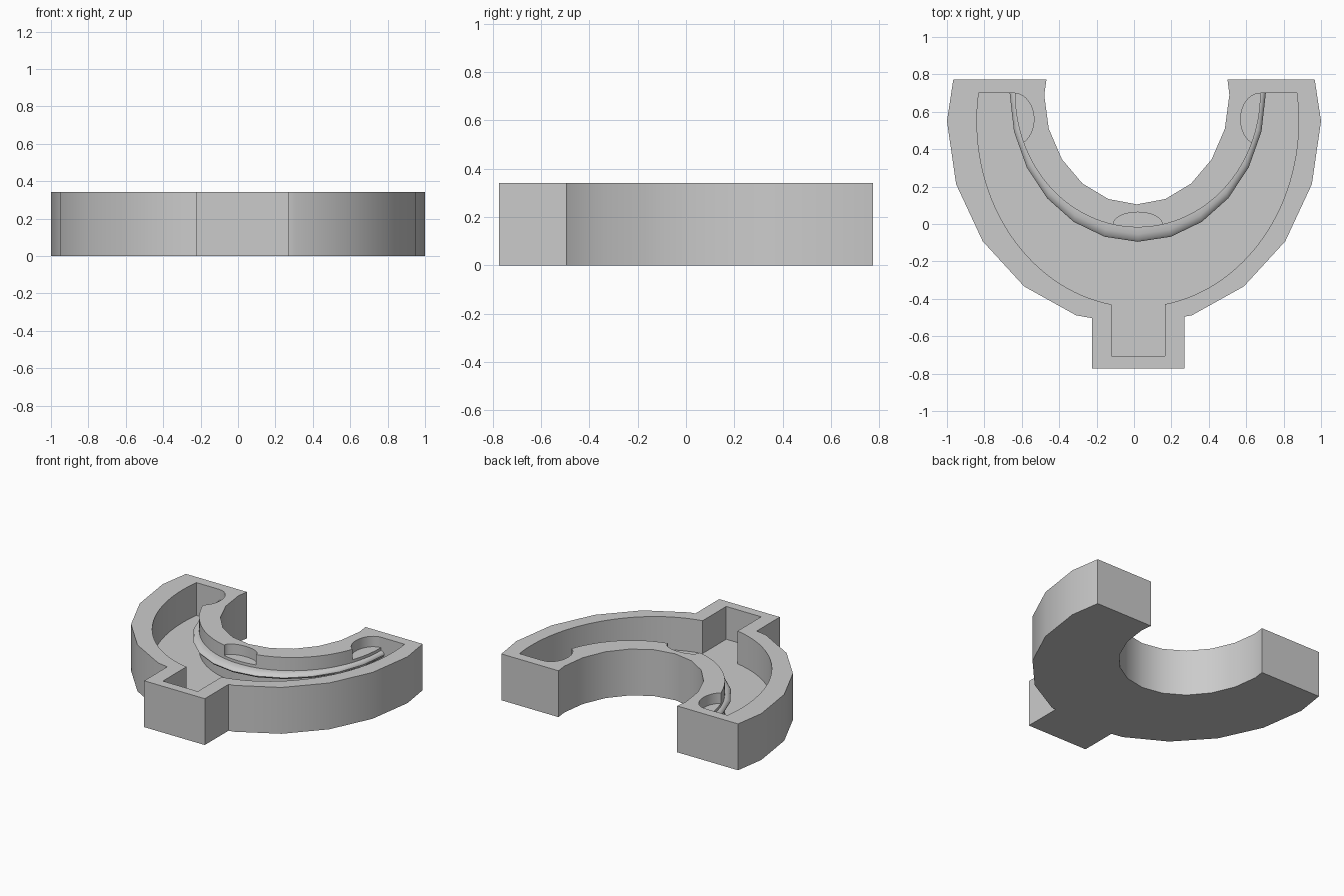
import bpy
import bmesh
from math import sin, cos, pi, radians

if "Cube" in bpy.data.objects:
    bpy.data.objects.remove(bpy.data.objects["Cube"], do_unlink=True)

HEIGHT = 0.342
FLOOR = 0.1
LEDGE = 0.265

grey = bpy.data.materials.new("light_grey")
grey.use_nodes = True
grey.diffuse_color = (0.6, 0.6, 0.6, 1)
grey.node_tree.nodes["Principled BSDF"].inputs["Base Color"].default_value = (0.6, 0.6, 0.6, 1)


def arc(cx, cy, a, b, start, end, steps):
    """Points on an elliptical arc, angles in degrees."""
    angles = [radians(start + (end - start) * i / steps) for i in range(steps + 1)]
    return [(cx + a * cos(t), cy + b * sin(t)) for t in angles]


def add_object(name, bm):
    bmesh.ops.recalc_face_normals(bm, faces=bm.faces)
    mesh = bpy.data.meshes.new(name)
    bm.to_mesh(mesh)
    bm.free()
    obj = bpy.data.objects.new(name, mesh)
    bpy.context.collection.objects.link(obj)
    mesh.materials.append(grey)
    return obj


def prism(name, outline, bottom, top):
    """Extrude a flat outline between two heights."""
    bm = bmesh.new()
    face = bm.faces.new([bm.verts.new((x, y, bottom)) for x, y in outline])
    new = bmesh.ops.extrude_face_region(bm, geom=[face])["geom"]
    verts = [v for v in new if isinstance(v, bmesh.types.BMVert)]
    bmesh.ops.translate(bm, verts=verts, vec=(0, 0, top - bottom))
    return add_object(name, bm)


def activate(obj):
    bpy.ops.object.select_all(action="DESELECT")
    obj.select_set(True)
    bpy.context.view_layer.objects.active = obj


def cut(target, cutter):
    cutter.hide_render = True
    mod = target.modifiers.new("cut", "BOOLEAN")
    mod.operation = "DIFFERENCE"
    mod.solver = "EXACT"
    mod.object = cutter
    activate(target)
    bpy.ops.object.modifier_apply(modifier=mod.name)
    bpy.data.objects.remove(cutter, do_unlink=True)


# Faceted horseshoe body with a square stem at the front
outline = [(-0.966, 0.773)]
outline += arc(0, 0.55, 1, 1.092, 180, 252, 4)
outline += [(-0.225, -0.503), (-0.225, -0.773), (0.27, -0.773), (0.27, -0.495)]
outline += arc(0, 0.55, 1, 1.092, 288, 360, 4)
outline += [(0.966, 0.773), (0.5, 0.773)]
outline += arc(0.015, 0.69, 0.495, 0.585, 360, 180, 10)
outline += [(-0.468, 0.773)]
body = prism("horseshoe_body", outline, 0, HEIGHT)

# Open pocket that follows the horseshoe and runs into the stem
pocket = arc(0.02, 0.55, 0.86, 0.993, 171.3, 260.6, 32)
pocket += [(-0.12, -0.705), (0.165, -0.705)]
pocket += arc(0.02, 0.55, 0.86, 0.993, 279.7, 368.7, 32)
pocket += arc(0.02, 0.70, 0.657, 0.718, 360, 180, 64)
cut(body, prism("pocket_cutter", pocket, FLOOR, HEIGHT + 0.2))

# Three shallow rounded notches in the inner wall
for x, y, rx, ry in ((-0.64, 0.56, 0.105, 0.139),
                     (0.675, 0.56, 0.105, 0.139),
                     (0.02, 0, 0.13, 0.063)):
    notch = arc(x, y, rx, ry, 0, 360, 40)[:-1]
    cut(body, prism("notch_cutter", notch, LEDGE, HEIGHT + 0.2))

# Slim rounded rib along the inner wall, widest at the front
bm = bmesh.new()
rings = []
SIDES = 12
for i in range(13):
    t = pi + pi * i / 12
    ring = []
    for j in range(SIDES):
        u = 2 * pi * j / SIDES
        a = 0.655 + 0.03 * cos(u)
        b = 0.715 + 0.08 * cos(u)
        ring.append(bm.verts.new((0.02 + a * cos(t), 0.70 + b * sin(t),
                                  0.22 + 0.025 * sin(u))))
    rings.append(ring)
for r, s in zip(rings, rings[1:]):
    for j in range(SIDES):
        k = (j + 1) % SIDES
        bm.faces.new((r[j], r[k], s[k], s[j]))
bm.faces.new(rings[0])
bm.faces.new(rings[-1])
rib = add_object("inner_rib", bm)

for obj in (body, rib):
    activate(obj)
    bpy.ops.object.shade_smooth_by_angle(angle=radians(35))
